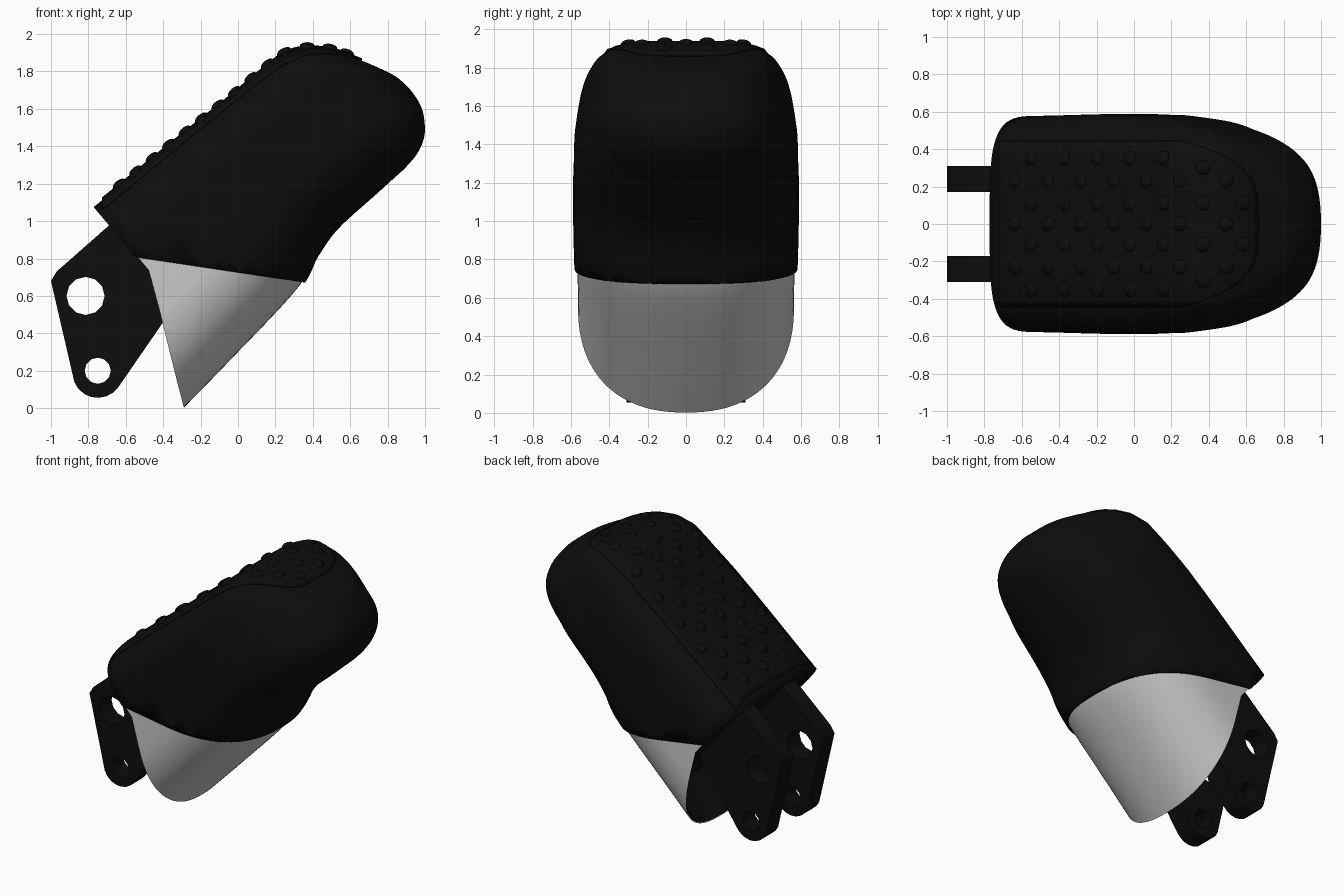
import bpy, bmesh, math
from mathutils import Vector, Matrix
from mathutils.bvhtree import BVHTree

if "Cube" in bpy.data.objects:
    bpy.data.objects.remove(bpy.data.objects["Cube"])

black = bpy.data.materials.new("black_rubber")
black.use_nodes = True
black.diffuse_color = (0.004, 0.004, 0.004, 1)
black.node_tree.nodes["Principled BSDF"].inputs["Base Color"].default_value = black.diffuse_color

TILT = math.radians(40)
COLS = 72

# Stations along the tilted axis: distance, top height, bottom height, half width
STATIONS = [Vector(s) for s in (
    (-.3, 1.33, .165, .58), (.1, 1.32, .205, .578), (.65, 1.31, .27, .588),
    (.85, 1.305, .345, .585), (1.03, 1.30, .39, .58), (1.29, 1.30, .40, .55),
    (1.42, 1.29, .405, .515), (1.52, 1.24, .41, .48), (1.62, 1.14, .43, .425),
    (1.7, 1.0, .475, .35), (1.76, .88, .55, .25), (1.79, .8, .62, .14),
    (1.8, .715, .70, .01))]


def smooth_stations(first):
    """Catmull-Rom samples through the stations."""
    out = []
    last = len(STATIONS) - 1
    for i in range(first, last):
        a, b, c, d = (STATIONS[min(max(i + k, 0), last)] for k in (-1, 0, 1, 2))
        for j in range(6):
            t = j / 6
            out.append(b + (c - a) * t / 2 + (a - b * 2.5 + c * 2 - d / 2) * t * t
                       + (b * 3 - a - c * 3 + d) * t ** 3 / 2)
    return out + [STATIONS[-1]]


DENSE = smooth_stations(0)


def station_at(u):
    for a, b in zip(DENSE, DENSE[1:]):
        if u <= b[0]:
            return a.lerp(b, (u - a[0]) / (b[0] - a[0]))
    return DENSE[-1]


def profile(station, angle, inset=0):
    """Side offset and height on a cross-section: boxy top, rounder bottom."""
    _, top, bottom, w = station
    top, bottom, w = top - inset, bottom + inset, w - inset
    h = top - bottom
    c, s = math.cos(angle), math.sin(angle)
    n = 4 if s >= 0 else 2.35
    y = math.copysign(abs(c) ** (2 / n), c) * w
    rise = abs(s) ** (2 / n)
    v = bottom + h * .6 + h * .4 * rise if s >= 0 else bottom + h * .45 * (1 - rise)
    return y, v


def world(u, y, v):
    return Vector((math.cos(TILT) * u - math.sin(TILT) * v, y,
                   math.sin(TILT) * u + math.cos(TILT) * v))


def loft(bm, rows, closed=True):
    rings = [[bm.verts.new(p) for p in row] for row in rows]
    n = len(rows[0])
    for a, b in zip(rings, rings[1:]):
        for i in range(n if closed else n - 1):
            j = (i + 1) % n
            bm.faces.new((a[i], a[j], b[j], b[i]))
    return rings


def finish(name, bm, material=None, thickness=0, offset=-1):
    bmesh.ops.recalc_face_normals(bm, faces=bm.faces)
    mesh = bpy.data.meshes.new(name)
    bm.to_mesh(mesh)
    bm.free()
    ob = bpy.data.objects.new(name, mesh)
    bpy.context.collection.objects.link(ob)
    if material:
        mesh.materials.append(material)
    if thickness:
        mod = ob.modifiers.new("thickness", 'SOLIDIFY')
        mod.thickness, mod.offset = thickness, offset
    bpy.ops.object.select_all(action='DESELECT')
    ob.select_set(True)
    bpy.context.view_layer.objects.active = ob
    bpy.ops.object.shade_smooth_by_angle(angle=math.radians(40))
    return ob


ANGLES = [2 * math.pi * (i + .5) / COLS for i in range(COLS)]


def ring(station, inset=0):
    return [world(station[0], *profile(station, a, inset)) for a in ANGLES]


# Rubber cap, trimmed by a slanting lower edge
bm = bmesh.new()
rings = loft(bm, [ring(s) for s in smooth_stations(1)])
bm.faces.new(rings[-1])
bmesh.ops.bisect_plane(bm, geom=bm.verts[:] + bm.edges[:] + bm.faces[:],
                       plane_co=(0, 0, .725), plane_no=(.15, 0, 1), clear_inner=True)
surface = BVHTree.FromBMesh(bm)
finish("cap", bm, black, .025)

# Dark core that closes the cap behind its rear rim
bm = bmesh.new()
rings = loft(bm, [ring(station_at(.12 + .1 * i), .035) for i in range(12)])
bm.faces.new(rings[0])
bm.faces.new(rings[-1])
finish("core", bm, black)


# Metal shell under the cap with a swept rear rim, and its dark lining
def shell(name, inset, material, thickness):
    arc = [math.pi + math.pi * i / 48 for i in range(49)]
    rows = []
    for k in range(13):
        row = []
        for i in range(-6, 55):
            a = arc[min(max(i, 0), 48)]
            extra = max(-i, i - 48, 0) * .05    # straight walls above the curve
            _, v = profile(station_at(-.2), a, inset)
            start = min(.108, -.222 + .5 * (v + extra - .186))
            u = start + (.76 - start) * k / 12
            y, v = profile(station_at(u), a, inset)
            row.append(world(u, y, v + extra))
        rows.append(row)
    bm = bmesh.new()
    loft(bm, rows, closed=False)
    bmesh.ops.bisect_plane(bm, geom=bm.verts[:] + bm.edges[:] + bm.faces[:],
                           plane_co=(0, 0, .755), plane_no=(.15, 0, 1), clear_outer=True)
    finish(name, bm, material, thickness)


shell("shell", .015, None, 0)
shell("shell_lining", .021, black, 0)


def drop(x, y):
    """Point and normal where a vertical line meets the cap."""
    hit = surface.ray_cast(Vector((x, y, 4)), Vector((0, 0, -1)))
    normal = hit[1] if hit[1].z > 0 else -hit[1]
    return hit[0], normal


# Thin raised grip pad with a rounded front
bm = bmesh.new()
rows = []
for j in range(25):
    y = -.44 + .88 * j / 24
    front = .66 - .4 * abs(y / .44) ** 4
    row = []
    for i in range(41):
        co, normal = drop(-.72 + (front + .72) * i / 40, y)
        row.append(co + normal * .006)
    rows.append(row)
loft(bm, rows, closed=False)
finish("grip_pad", bm, black, .012, 0)

# Staggered grip bumps
spots = []
for i in range(11):
    x = -.63 + .088 * i
    spots += [(x, y) for y in ((-.35, -.11, .11, .35) if i % 2 else (-.23, 0, .23))]
spots += [(.37, y) for y in (-.3, -.11, .11, .3)]
spots += [(.49, y) for y in (-.23, 0, .23)] + [(.58, -.11), (.58, .11)]
bm = bmesh.new()
for x, y in spots:
    co, normal = drop(x, y)
    place = (Matrix.Translation(co + normal * .01)
             @ normal.to_track_quat('Z', 'Y').to_matrix().to_4x4()
             @ Matrix.Diagonal((1, 1, .5, 1)))
    bmesh.ops.create_uvsphere(bm, u_segments=12, v_segments=8, radius=.04, matrix=place)
finish("grip_bumps", bm, black)


# Pair of mounting lugs with two holes each
def arc_points(x, z, r, start, end, n):
    return [(x + r * math.cos(math.radians(start + (end - start) * i / n)),
             z + r * math.sin(math.radians(start + (end - start) * i / n)))
            for i in range(n)]


outline = [(-1, .68), (-.97, .73), (-.55, 1.1), (-.2, .75)]
outline += arc_points(-.75, .19, .135, 325, 185, 8)
holes = [arc_points(-.815, .6, .102, 0, 360, 12), arc_points(-.75, .2, .07, 0, 360, 12)]

for name, side in (("left", 1), ("right", -1)):
    curve = bpy.data.curves.new("lug_" + name, 'CURVE')
    curve.dimensions, curve.fill_mode, curve.extrude = '2D', 'BOTH', .07
    for points in [outline] + holes:
        spline = curve.splines.new('POLY')
        spline.points.add(len(points) - 1)
        for p, (x, z) in zip(spline.points, points):
            p.co = (x, z, 0, 1)
        spline.use_cyclic_u = True
    curve.materials.append(black)
    lug = bpy.data.objects.new("mounting_lug_" + name, curve)
    lug.rotation_euler.x = math.pi / 2
    lug.location.y = .24 * side
    bpy.context.collection.objects.link(lug)
    bpy.ops.object.select_all(action='DESELECT')
    lug.select_set(True)
    bpy.context.view_layer.objects.active = lug
    bpy.ops.object.convert(target='MESH')
